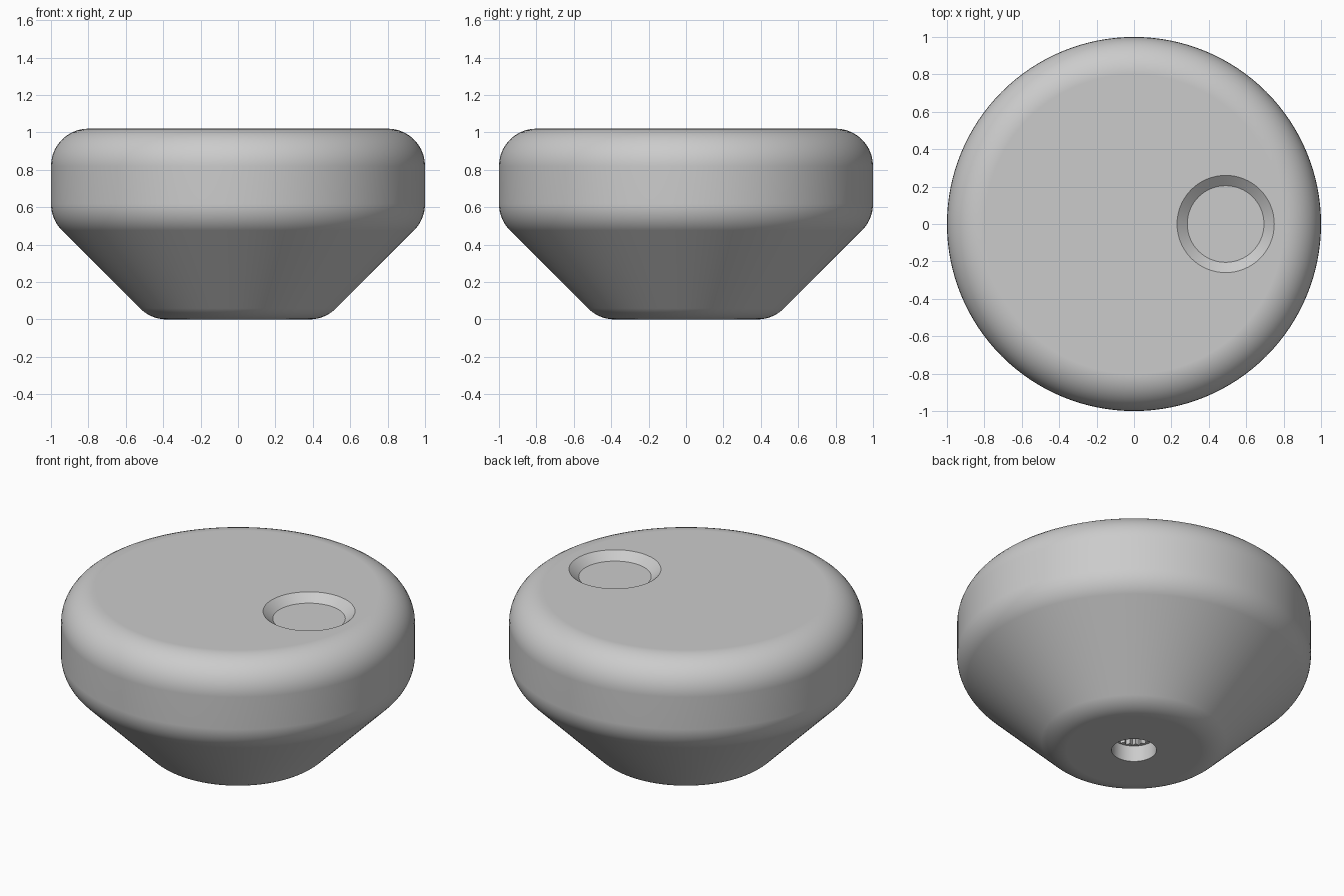
import bpy
import bmesh
from math import pi, cos, sin, tan
from mathutils import Vector

cube = bpy.data.objects.get("Cube")
if cube:
    bpy.data.objects.remove(cube, do_unlink=True)

HEIGHT = 1.02
FILLET = 0.2


def make_object(name, bm):
    bmesh.ops.recalc_face_normals(bm, faces=bm.faces)
    mesh = bpy.data.meshes.new(name)
    bm.to_mesh(mesh)
    bm.free()
    obj = bpy.data.objects.new(name, mesh)
    bpy.context.collection.objects.link(obj)
    return obj


def fillet(before, corner, after, radius, steps=10):
    """Points of a tangent arc that rounds one profile corner."""
    a, c, b = Vector(before), Vector(corner), Vector(after)
    u, v = (a - c).normalized(), (b - c).normalized()
    half = u.angle(v) / 2
    centre = c + (u + v).normalized() * radius / sin(half)
    start = (c + u * radius / tan(half) - centre).normalized()
    end = (c + v * radius / tan(half) - centre).normalized()
    return [centre + start.slerp(end, i / steps) * radius for i in range(steps + 1)]


def loft(name, rings):
    """Join closed rings of points and cap both ends."""
    bm = bmesh.new()
    loops = [[bm.verts.new(p) for p in ring] for ring in rings]
    for low, high in zip(loops, loops[1:]):
        for i in range(len(low)):
            j = (i + 1) % len(low)
            bm.faces.new((low[i], low[j], high[j], high[i]))
    bm.faces.new(loops[0])
    bm.faces.new(loops[-1])
    return make_object(name, bm)


def ring(radii, z, count, x=0.0):
    """Ring whose radius cycles through the given values."""
    pts = []
    for i in range(count):
        r, a = radii[i % len(radii)], 2 * pi * i / count
        pts.append((x + r * cos(a), r * sin(a), z))
    return pts


def cut(target, cutter):
    cutter.hide_render = True
    mod = target.modifiers.new("cut", 'BOOLEAN')
    mod.operation = 'DIFFERENCE'
    mod.solver = 'EXACT'
    mod.object = cutter
    bpy.ops.object.modifier_apply(modifier=mod.name)
    bpy.data.objects.remove(cutter, do_unlink=True)


# Knob body: a cone flaring into a short cylinder, all corners rounded
corners = [(0, 0), (0.465, 0), (1, 0.535), (1, HEIGHT), (0, HEIGHT)]
profile = []
for a, c, b in zip(corners, corners[1:], corners[2:]):
    profile += fillet(a, c, b, FILLET)
knob = loft("knob_body", [ring([p.x], p.y, 128) for p in profile])
bpy.context.view_layer.objects.active = knob
knob.select_set(True)

# Finger dimple: shallow recess with sloping wall and flat floor
depth, floor_r, rim_r = 0.045, 0.205, 0.26
cut(knob, loft("dimple_cutter", [
    ring([floor_r], HEIGHT - depth, 64, 0.49),
    ring([2 * rim_r - floor_r], HEIGHT + depth, 64, 0.49)]))

# Shaft socket: plain round mouth, then a toothed bore
cut(knob, loft("socket_mouth_cutter", [
    ring([0.127], -0.1, 64), ring([0.127], 0.1, 64)]))
cut(knob, loft("socket_teeth_cutter", [
    ring([0.12, 0.1], 0.05, 40), ring([0.12, 0.1], 0.5, 40)]))

# Smooth shading with crisp recess edges and truly flat flats
bpy.ops.object.shade_smooth_by_angle(angle=0.5)
normals = knob.modifiers.new("flat_faces", 'WEIGHTED_NORMAL')
normals.keep_sharp = True

# Plain grey
grey = bpy.data.materials.new("plain_grey")
grey.use_nodes = True
colour = (0.6, 0.6, 0.6, 1)
grey.diffuse_color = colour
grey.node_tree.nodes["Principled BSDF"].inputs["Base Color"].default_value = colour
knob.data.materials.clear()
knob.data.materials.append(grey)
